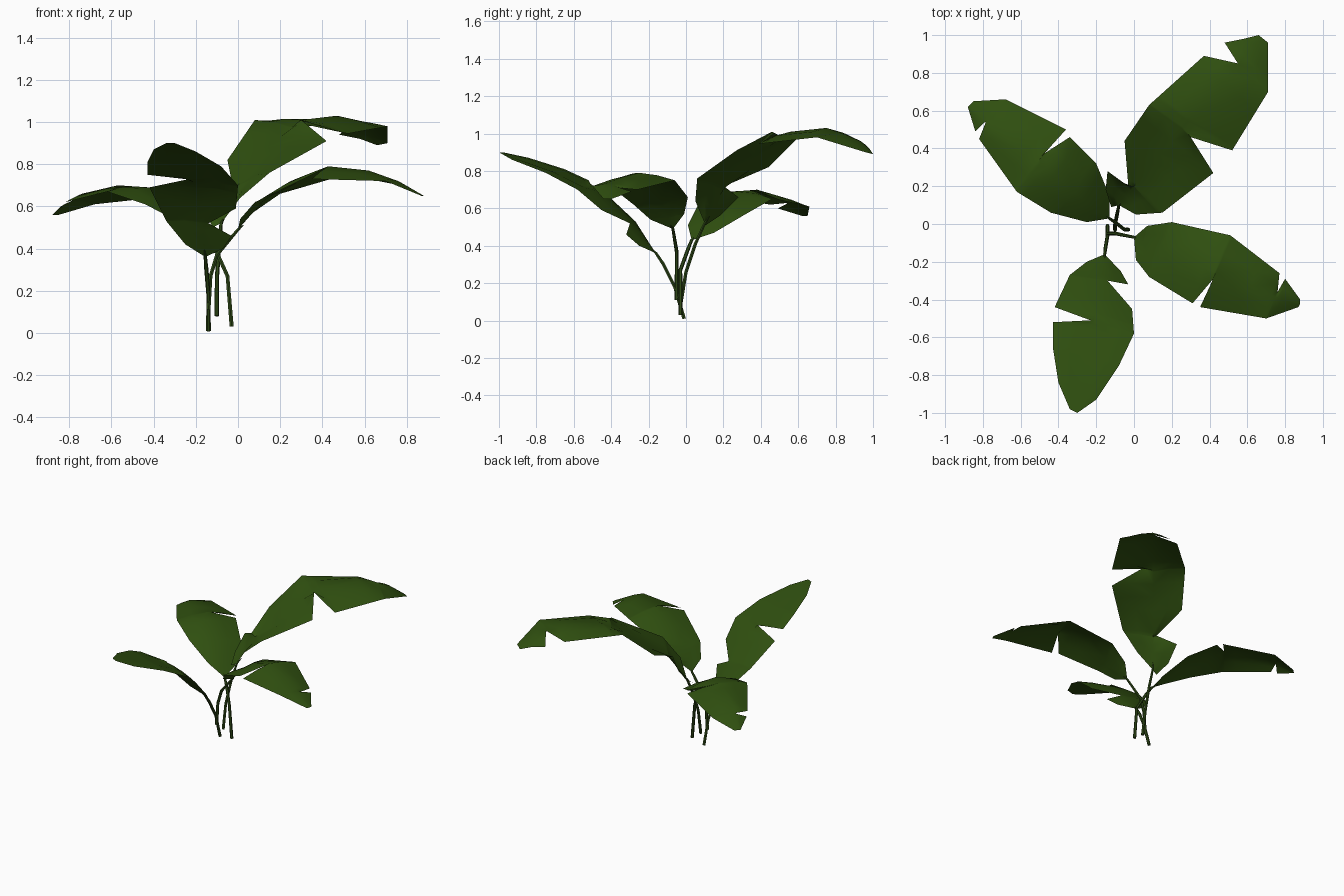
import bpy
import bmesh
import math
from mathutils import Vector
from mathutils.geometry import intersect_point_line

cube = bpy.data.objects.get("Cube")
if cube:
    bpy.data.objects.remove(cube)


def make_material(name, colour):
    material = bpy.data.materials.new(name)
    material.use_nodes = True
    material.diffuse_color = colour
    shader = material.node_tree.nodes["Principled BSDF"]
    shader.inputs["Base Color"].default_value = colour
    shader.inputs["Roughness"].default_value = 0.8
    return material


LEAF_GREEN = make_material("leaf green", (0.029, 0.079, 0.005, 1))
STEM_GREEN = make_material("stem green", (0.028, 0.068, 0.008, 1))


def sample(params, points, u):
    """Point on a polyline whose corners sit at the given parameters."""
    for i in range(len(points) - 1):
        if u <= params[i + 1]:
            span = max(params[i + 1] - params[i], 1e-6)
            return points[i].lerp(points[i + 1], (u - params[i]) / span)
    return points[-1].copy()


def nearest_param(rib, point):
    """Parameter of the place on the midrib closest to a point."""
    best_distance, best_param = math.inf, 0
    for i in range(len(rib) - 1):
        hit, factor = intersect_point_line(point, rib[i], rib[i + 1])
        factor = min(max(factor, 0), 1)
        distance = (rib[i].lerp(rib[i + 1], factor) - point).length
        if distance < best_distance:
            best_distance, best_param = distance, i + factor
    return best_param


def edge_params(rib, edge):
    """Rising midrib parameters for the points of one leaf edge."""
    end = len(rib) - 1
    params = [0]
    for point in edge[1:-1]:
        params.append(max(nearest_param(rib, point), params[-1] + 0.02))
    params.append(end + 0.02)
    scale = end / max(params)
    return [p * scale for p in params]


def make_blade(name, rib, edges):
    """Thin sheet: midrib, arched middle row and torn outer edge per side."""
    outlines = []
    stations = set(range(len(rib)))
    for edge in edges:
        edge = [rib[0]] + edge + [rib[-1]]
        params = edge_params(rib, edge)
        outlines.append((params, edge))
        stations.update(params)
    stations = sorted(u for u in stations if u <= len(rib) - 1)

    bm = bmesh.new()
    rib_params = list(range(len(rib)))
    centre = [bm.verts.new(sample(rib_params, rib, u)) for u in stations]
    for params, edge in outlines:
        outer, middle = [], []
        for u, vert in zip(stations, centre):
            tip = sample(params, edge, u)
            half = vert.co.lerp(tip, 0.5)
            half.z += 0.04 * (tip - vert.co).length
            outer.append(bm.verts.new(tip))
            middle.append(bm.verts.new(half))
        for inner_row, outer_row in ((centre, middle), (middle, outer)):
            for i in range(len(stations) - 1):
                bm.faces.new((inner_row[i], inner_row[i + 1],
                              outer_row[i + 1], outer_row[i]))
    bmesh.ops.remove_doubles(bm, verts=bm.verts, dist=0.0005)

    # Upper side outwards
    bm.normal_update()
    bmesh.ops.reverse_faces(bm, faces=[f for f in bm.faces if f.normal.z < 0])
    mesh = bpy.data.meshes.new(name)
    bm.to_mesh(mesh)
    bm.free()
    mesh.materials.append(LEAF_GREEN)
    blade = bpy.data.objects.new(name, mesh)
    bpy.context.collection.objects.link(blade)
    finish(blade)


def finish(obj):
    bpy.ops.object.select_all(action="DESELECT")
    obj.select_set(True)
    bpy.context.view_layer.objects.active = obj
    if obj.type == "CURVE":
        bpy.ops.object.convert(target="MESH")
    bpy.ops.object.shade_smooth_by_angle(angle=math.radians(50))


def make_stem(name, stalk, rib):
    """Round stalk that thins out just under the start of the blade."""
    curve = bpy.data.curves.new(name, "CURVE")
    curve.dimensions = "3D"
    curve.bevel_depth = 0.01
    curve.bevel_resolution = 1
    curve.use_fill_caps = True
    end = rib[0].lerp(rib[1], 0.25) - Vector((0, 0, 0.01))
    path = stalk + [rib[0], end]
    radii = [1.1] + [1] * (len(stalk) - 1) + [0.8, 0.2]
    spline = curve.splines.new("POLY")
    spline.points.add(len(path) - 1)
    for point, target, radius in zip(spline.points, path, radii):
        point.co = (*target, 1)
        point.radius = radius
    curve.materials.append(STEM_GREEN)
    stem = bpy.data.objects.new(name, curve)
    bpy.context.collection.objects.link(stem)
    finish(stem)


def make_leaf(name, stalk, rib, *edges):
    stalk, rib = [[Vector(p) for p in line] for line in (stalk, rib)]
    make_blade(name + "_blade", rib, [[Vector(p) for p in e] for e in edges])
    make_stem(name + "_stem", stalk, rib)


# Each leaf: stalk, midrib, then its two edges from base to tip with the tears
make_leaf(
    "front_leaf",
    [(-.14, -.01, .01), (-.14, -.06, .18), (-.15, -.12, .3)],
    [(-.155, -.16, .36), (-.17, -.3, .53), (-.2, -.47, .69),
     (-.24, -.68, .79), (-.28, -.85, .85), (-.3, -1, .9)],
    [(-.25, -.2, .42), (-.34, -.27, .53), (-.42, -.44, .69),
     (-.23, -.51, .73), (-.43, -.52, .75), (-.43, -.65, .81),
     (-.4, -.84, .87), (-.34, -.98, .9)],
    [(-.07, -.25, .4), (-.03, -.32, .46), (-.14, -.3, .52),
     (-.01, -.45, .59), (0, -.58, .7), (-.08, -.75, .79), (-.2, -.93, .86)])

make_leaf(
    "back_left_side_leaf",
    [(-.1, -.03, .08), (-.1, 0, .26), (-.09, .05, .41)],
    [(-.08, .1, .52), (0, .2, .7), (.14, .37, .88), (.3, .56, 1.01),
     (.47, .75, 1.03), (.6, .91, .97), (.66, 1, .89)],
    [(-.12, .09, .5), (-.15, .18, .56), (-.14, .28, .66),
     (-.03, .2, .72), (-.05, .44, .82), (.08, .63, 1.01),
     (.37, .89, .98), (.55, .85, 1), (.48, .96, .94), (.58, .98, .92)],
    [(.01, .05, .64), (.15, .06, .76), (.42, .27, .91), (.3, .46, 1.01),
     (.52, .39, .945), (.71, .7, .98), (.71, .96, .9)])

make_leaf(
    "back_right_side_leaf",
    [(-.03, -.03, .03), (-.05, -.03, .27), (-.1, .01, .38)],
    [(-.13, .03, .43), (-.27, .13, .58), (-.42, .26, .69),
     (-.57, .38, .7), (-.74, .5, .66), (-.88, .62, .56)],
    [(-.13, .15, .47), (-.2, .32, .57), (-.34, .46, .65),
     (-.48, .37, .69), (-.36, .5, .645), (-.68, .66, .61),
     (-.85, .65, .56)],
    [(-.25, .01, .51), (-.44, .06, .61), (-.62, .17, .67),
     (-.82, .45, .62), (-.78, .55, .63), (-.84, .49, .6)])

make_leaf(
    "front_left_side_leaf",
    [(-.14, -.05, .11), (-.13, -.05, .27), (-.1, -.05, .37)],
    [(0, -.07, .49), (.1, -.12, .61), (.25, -.18, .72),
     (.43, -.25, .79), (.62, -.33, .77), (.76, -.39, .72),
     (.88, -.42, .65)],
    [(.07, -.01, .57), (.2, .01, .66), (.51, -.06, .75),
     (.77, -.26, .7), (.76, -.36, .71), (.8, -.29, .69), (.88, -.4, .65)],
    [(.01, -.19, .54), (.08, -.28, .62), (.31, -.42, .73),
     (.42, -.29, .785), (.35, -.44, .73), (.7, -.5, .72), (.87, -.44, .65)])
